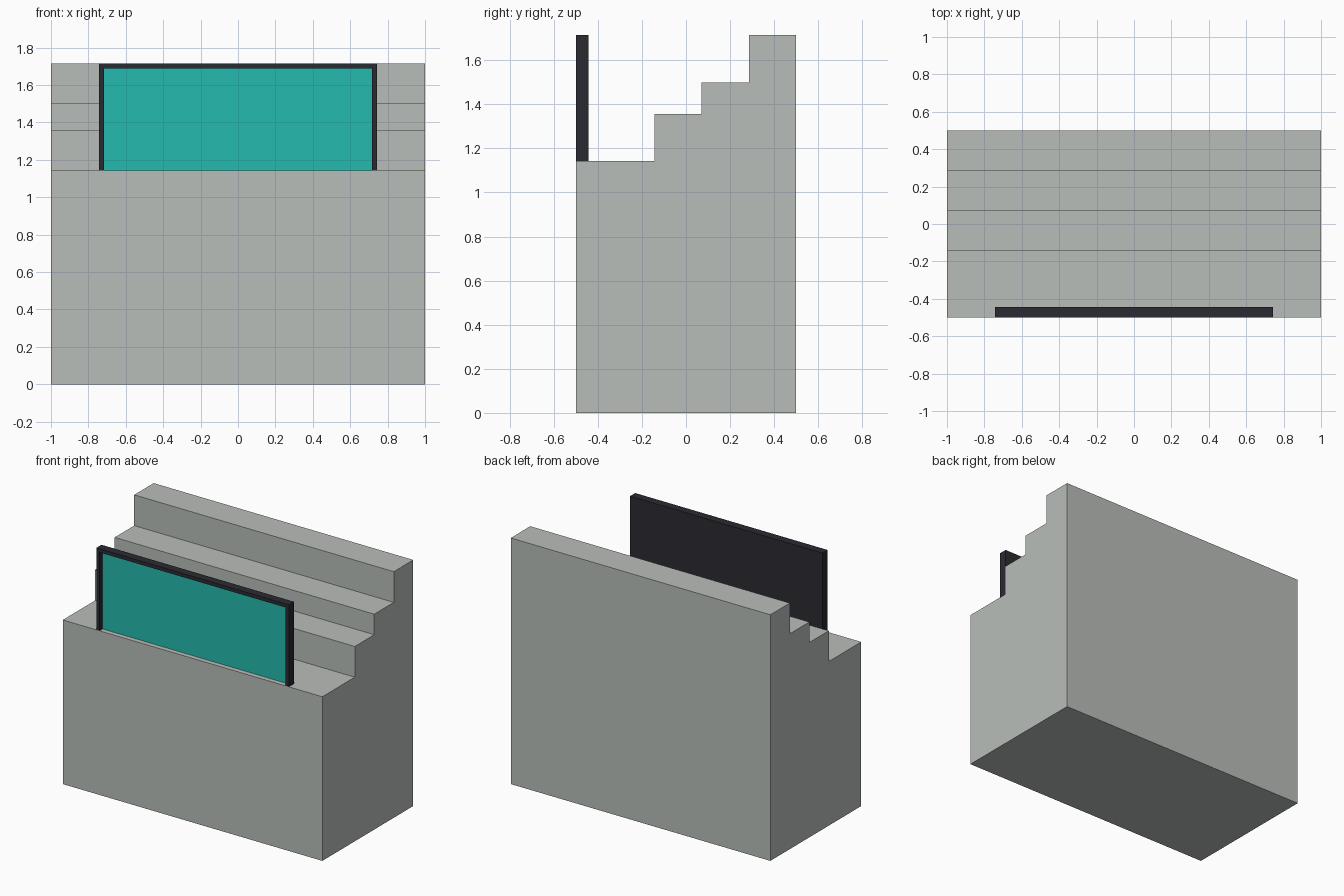
import bpy
import bmesh
from mathutils import Vector

default = bpy.data.objects.get("Cube")
if default:
    bpy.data.objects.remove(default, do_unlink=True)


def material(name, rgb):
    mat = bpy.data.materials.new(name)
    mat.use_nodes = True
    color = (*rgb, 1)
    mat.diffuse_color = color
    mat.node_tree.nodes["Principled BSDF"].inputs["Base Color"].default_value = color
    return mat


def extrude_profile(name, points, offset, mat):
    """Make a flat polygon from points and extrude it along offset."""
    bm = bmesh.new()
    face = bm.faces.new([bm.verts.new(p) for p in points])
    new = bmesh.ops.extrude_face_region(bm, geom=[face])["geom"]
    verts = [g for g in new if isinstance(g, bmesh.types.BMVert)]
    bmesh.ops.translate(bm, verts=verts, vec=Vector(offset))
    bmesh.ops.recalc_face_normals(bm, faces=bm.faces)
    mesh = bpy.data.meshes.new(name)
    bm.to_mesh(mesh)
    bm.free()
    mesh.materials.append(mat)
    obj = bpy.data.objects.new(name, mesh)
    bpy.context.collection.objects.link(obj)
    return obj


stone = material("pale grey", (0.485, 0.515, 0.49))
dark = material("dark charcoal", (0.023, 0.023, 0.032))
teal = material("teal", (0.018, 0.50, 0.43))

# Stepped body: each tread runs back from y to the next riser at height z
floor_z, top_z, front, back = 1.143, 1.714, -0.5, 0.5
treads = [(front, floor_z), (-0.143, 1.357), (0.071, 1.5), (0.286, top_z)]
profile = [(front, 0)]
for i, (y, z) in enumerate(treads):
    end = treads[i + 1][0] if i + 1 < len(treads) else back
    profile += [(y, z), (end, z)]
profile.append((back, 0))
extrude_profile("stepped_body", [(-1, y, z) for y, z in profile], (2, 0, 0), stone)

# Screen frame: two posts and a top rail, open at the bottom
half, rim, depth = 0.742, 0.025, 0.057
inner, inner_top = half - rim, top_z - rim
arch = [(-half, floor_z), (-half, top_z), (half, top_z), (half, floor_z),
        (inner, floor_z), (inner, inner_top), (-inner, inner_top), (-inner, floor_z)]
extrude_profile("screen_frame", [(x, front, z) for x, z in arch], (0, depth, 0), dark)


# Recessed screen plate and its dark backing
def panel(name, y, thickness, mat):
    corners = [(-inner, floor_z), (inner, floor_z), (inner, inner_top), (-inner, inner_top)]
    extrude_profile(name, [(x, y, z) for x, z in corners], (0, thickness, 0), mat)


glass_y, glass_thickness = -0.466, 0.006
panel("screen_glass", glass_y, glass_thickness, teal)
backing_y = glass_y + glass_thickness
panel("screen_backing", backing_y, front + depth - backing_y, dark)
